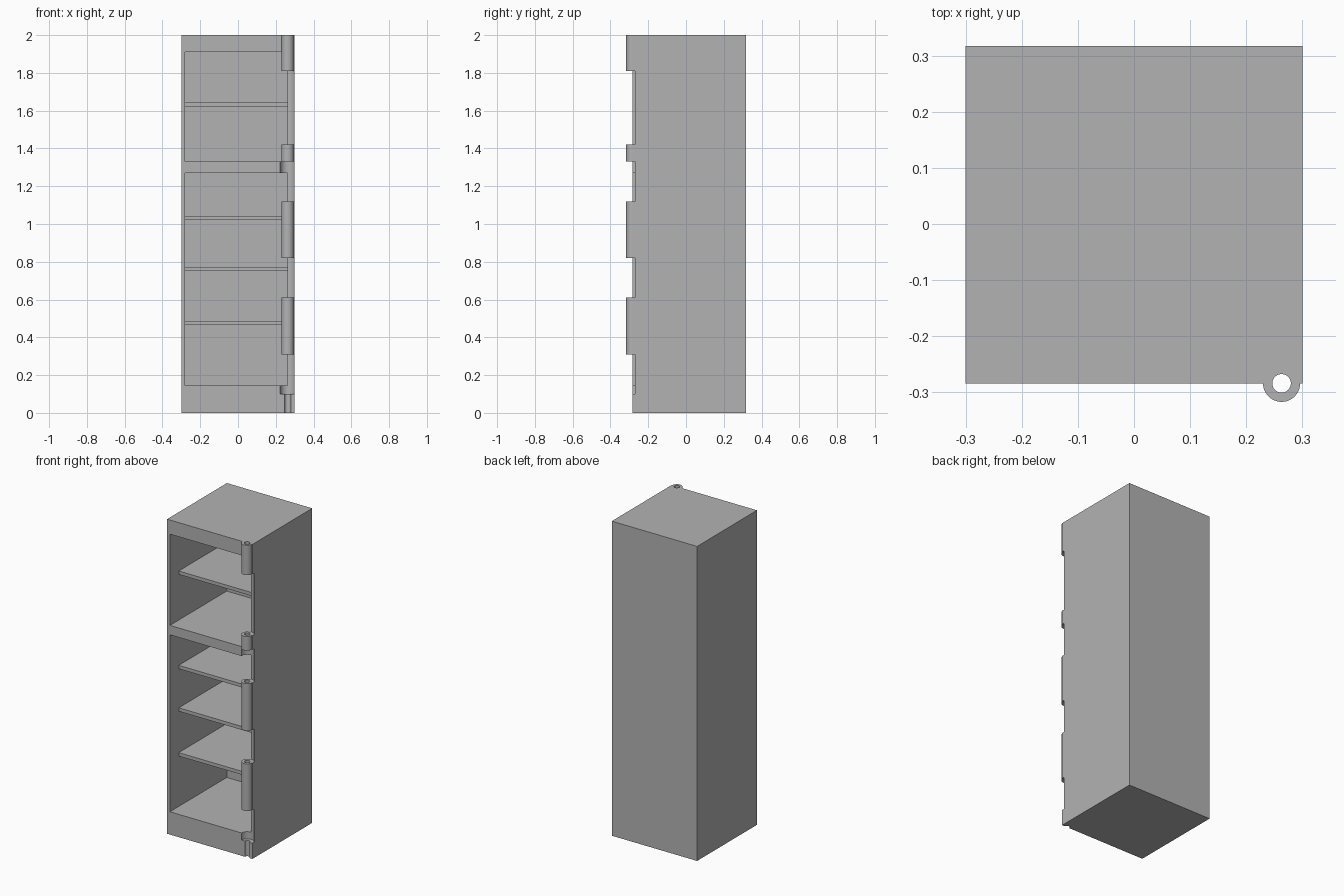
import bpy
import math

old = bpy.data.objects.get("Cube")
if old:
    bpy.data.objects.remove(old, do_unlink=True)

grey = bpy.data.materials.new("plain grey")
grey.use_nodes = True
colour = (0.45, 0.45, 0.45, 1)
grey.diffuse_color = colour
grey.node_tree.nodes["Principled BSDF"].inputs["Base Color"].default_value = colour

LEFT, RIGHT = -0.30, 0.30
FRONT, BACK = -0.284, 0.317
IN_LEFT, IN_RIGHT, IN_BACK = -0.28, 0.262, 0.287
HINGE_X, HINGE_Y = 0.263, -0.284


def box(name, x0, x1, y0, y1, z0, z1):
    bpy.ops.mesh.primitive_cube_add(
        size=1, location=((x0 + x1) / 2, (y0 + y1) / 2, (z0 + z1) / 2))
    ob = bpy.context.object
    ob.name = name
    ob.scale = (x1 - x0, y1 - y0, z1 - z0)
    bpy.ops.object.transform_apply(location=True, rotation=True, scale=True)
    return ob


def post(name, radius, z0, z1):
    bpy.ops.mesh.primitive_cylinder_add(
        vertices=48, radius=radius, depth=z1 - z0,
        location=(HINGE_X, HINGE_Y, (z0 + z1) / 2))
    ob = bpy.context.object
    ob.name = name
    bpy.ops.object.transform_apply(location=True, rotation=True, scale=True)
    return ob


def combine(target, tool, operation):
    tool.hide_render = True
    mod = target.modifiers.new(operation.lower(), 'BOOLEAN')
    mod.operation = operation
    mod.solver = 'EXACT'
    mod.object = tool
    bpy.context.view_layer.objects.active = target
    bpy.ops.object.modifier_apply(modifier=mod.name)
    bpy.data.objects.remove(tool, do_unlink=True)


# Cabinet body with an upper and a lower compartment
cabinet = box("cabinet_body", LEFT, RIGHT, FRONT, BACK, 0, 2)
for z0, z1 in ((0.145, 1.27), (1.33, 1.91)):
    opening = box("opening", IN_LEFT, IN_RIGHT, FRONT - 0.1, IN_BACK, z0, z1)
    combine(cabinet, opening, 'DIFFERENCE')

# Round clearance notches between the hinge knuckles
for z0, z1 in ((0.10, 0.31), (0.61, 0.82), (1.12, 1.33), (1.42, 1.81)):
    combine(cabinet, post("notch", 0.04, z0, z1), 'DIFFERENCE')

# Hinge knuckles
for z0, z1 in ((0.31, 0.61), (0.82, 1.12), (1.33, 1.42), (1.81, 2.0)):
    combine(cabinet, post("knuckle", 0.033, z0, z1), 'UNION')

# Pin hole running the whole height
combine(cabinet, post("pin_hole", 0.0165, -0.1, 2.1), 'DIFFERENCE')

# Recessed shelves
parts = [cabinet]
for i, z in enumerate((0.465, 0.75, 1.02, 1.62)):
    parts.append(box(f"shelf_{i + 1}", IN_LEFT, IN_RIGHT, -0.195, IN_BACK, z, z + 0.022))

# Colour and shading
for ob in parts:
    ob.data.materials.clear()
    ob.data.materials.append(grey)
    for face in ob.data.polygons:
        face.material_index = 0
bpy.ops.object.select_all(action='DESELECT')
cabinet.select_set(True)
bpy.context.view_layer.objects.active = cabinet
bpy.ops.object.shade_smooth_by_angle(angle=math.radians(30))
